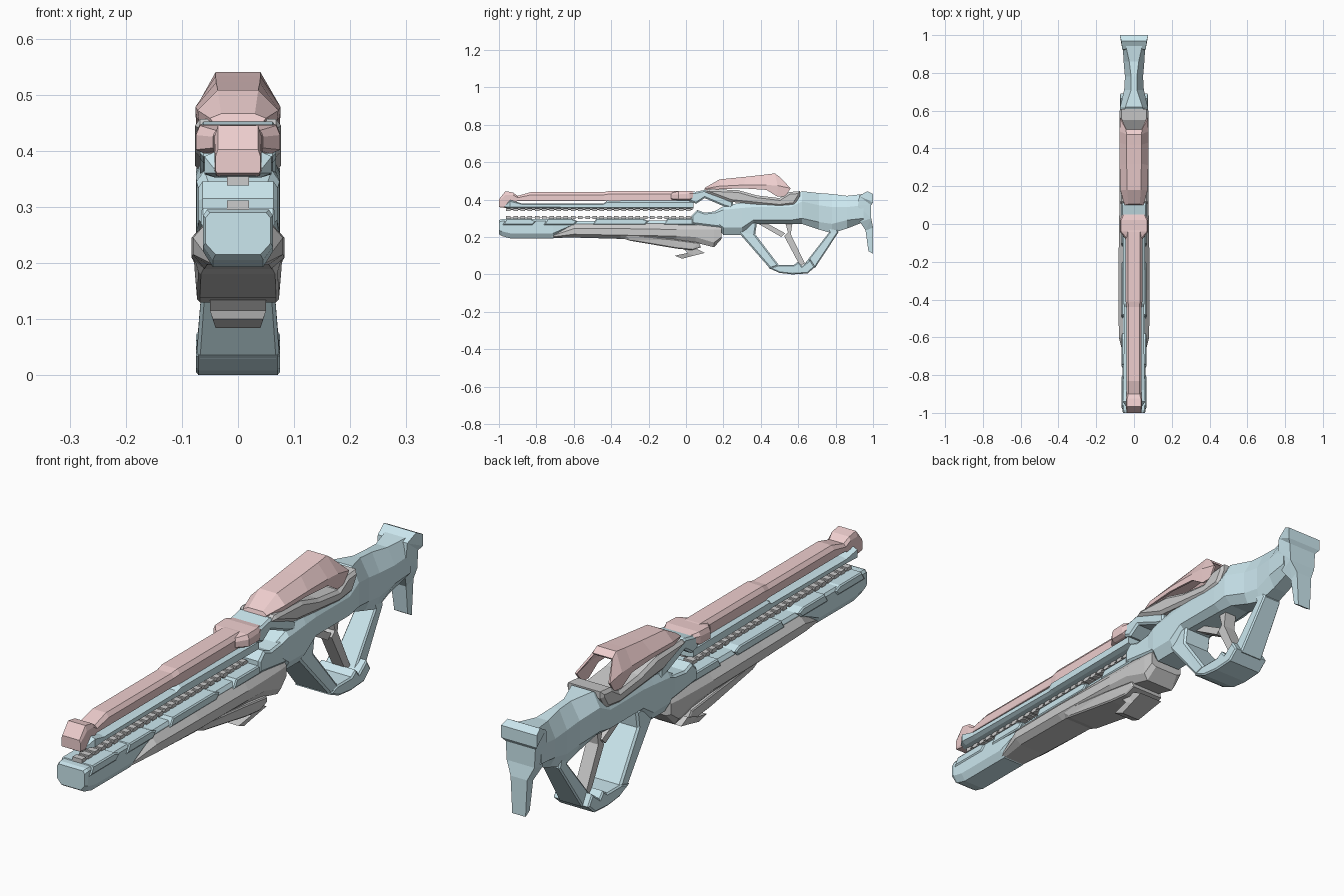
import bpy, bmesh


def material(name, rgb):
    m = bpy.data.materials.new(name)
    m.diffuse_color = (*rgb, 1)
    return m


BLUE = material("pale_blue", (0.60, 0.80, 0.86))
PINK = material("dusty_pink", (0.86, 0.62, 0.62))


def finish(name, bm, mat):
    bmesh.ops.recalc_face_normals(bm, faces=bm.faces)
    mesh = bpy.data.meshes.new(name)
    bm.to_mesh(mesh)
    bm.free()
    ob = bpy.data.objects.new(name, mesh)
    bpy.context.collection.objects.link(ob)
    if mat:
        mesh.materials.append(mat)
    return ob


def loft(name, stations, mat=None):
    """Eight-sided body along y; station = y, four heights, low/mid/top half widths."""
    bm = bmesh.new()
    rings = []
    for y, z0, zl, zh, z1, wb, wm, wt in stations:
        half = [(wb, z0), (wm, zl), (wm, zh), (wt, z1)]
        ring = half + [(-x, z) for x, z in reversed(half)]
        rings.append([bm.verts.new((x, y, z)) for x, z in ring])
    for a, b in zip(rings, rings[1:]):
        for i in range(8):
            j = (i + 1) % 8
            bm.faces.new((a[i], a[j], b[j], b[i]))
    bm.faces.new(rings[0])
    bm.faces.new(rings[-1])
    return finish(name, bm, mat)


def slab(name, pts, w=None, mat=None, chamfer=0.0):
    """Side profile (y, z[, half width]) mirrored across x, with chamfered sides."""
    bm = bmesh.new()
    drop = chamfer * 0.8
    sides = []
    for s in (1, -1):
        vs = [bm.verts.new((s * ((p[2] if len(p) > 2 else w) - drop), p[0], p[1])) for p in pts]
        sides.append(vs)
    n = len(pts)
    for i in range(n):
        j = (i + 1) % n
        bm.faces.new((sides[0][i], sides[0][j], sides[1][j], sides[1][i]))
    caps = [bm.faces.new(vs) for vs in sides]
    bmesh.ops.recalc_face_normals(bm, faces=bm.faces)
    if chamfer:
        for f in caps:
            bmesh.ops.inset_region(bm, faces=[f], thickness=chamfer, use_even_offset=True)
            for v in f.verts:
                v.co.x += drop if v.co.x > 0 else -drop
    bmesh.ops.triangulate(bm, faces=caps)
    return finish(name, bm, mat)


# Receiver and stock
loft("receiver", [
    (0.15, .28, .29, .325, .335, .05, .068, .05),
    (0.20, .21, .25, .345, .365, .05, .074, .06),
    (0.30, .21, .25, .355, .385, .05, .075, .06),
    (0.36, .27, .29, .36, .39, .05, .075, .06),
    (0.56, .27, .29, .36, .40, .045, .075, .06),
    (0.62, .27, .30, .39, .445, .04, .073, .045),
    (0.71, .24, .28, .37, .435, .035, .052, .015),
    (0.78, .22, .27, .36, .43, .035, .048, .015),
    (0.86, .245, .29, .36, .42, .03, .055, .025),
    (0.95, .28, .30, .37, .43, .03, .06, .045)], BLUE)
slab("butt_plate", [
    (.925, .42, .062), (.97, .445, .068), (1, .43, .075), (1, .385, .075),
    (.99, .37, .062), (.99, .30, .058), (1, .25, .035), (1, .11, .028),
    (.975, .125, .028), (.96, .235, .032), (.93, .28, .05), (.92, .37, .06)], mat=BLUE)

# Frame ahead of the receiver, with its open window
slab("upper_frame", [
    (.02, .39), (.02, .435), (.10, .452), (.14, .44), (.25, .39), (.25, .35),
    (.20, .365), (.10, .408), (.055, .378)], .068, BLUE, .008)
slab("lower_frame", [
    (.03, .27), (.03, .315), (.06, .345), (.10, .33), (.18, .34), (.22, .36),
    (.25, .30), (.19, .25)], .07, BLUE, .008)

# Barrel halves
loft("lower_barrel", [
    (-1.0, .215, .235, .28, .29, .04, .058, .05),
    (-.985, .205, .23, .285, .295, .045, .062, .055),
    (-.94, .193, .22, .285, .295, .045, .062, .055),
    (-.71, .193, .22, .285, .295, .045, .062, .055),
    (-.63, .25, .255, .275, .285, .045, .058, .05),
    (.16, .25, .255, .275, .29, .045, .058, .05)], BLUE)
loft("upper_barrel", [
    (-.97, .355, .36, .365, .37, .03, .04, .03),
    (-.94, .352, .36, .39, .398, .04, .06, .042),
    (-.88, .352, .36, .375, .38, .04, .056, .042),
    (-.44, .352, .358, .375, .38, .04, .052, .042),
    (-.42, .352, .358, .385, .395, .04, .055, .042),
    (.04, .352, .358, .385, .395, .04, .06, .045)], BLUE)
for i, (y0, y1) in enumerate([(-.98, -.80), (-.76, -.58), (-.50, -.20), (-.12, .08)]):
    slab(f"barrel_side_plate_{i}", [
        (y0, .265), (y0 + .02, .298), (y1 - .03, .298), (y1, .285), (y1 - .02, .265)],
        .066, BLUE, .005)

# Rows of small teeth between the barrel halves
bm = bmesh.new()
for z in (.346, .303):
    bars = [(-.46, .99, .005)] + [(-.95 + i * .0385, .024, .016) for i in range(26)]
    for y, length, height in bars:
        made = bmesh.ops.create_cube(bm, size=1)["verts"]
        bmesh.ops.scale(bm, vec=(.04, length, height), verts=made)
        bmesh.ops.translate(bm, vec=(0, y, z), verts=made)
finish("barrel_teeth", bm, None)

# Pink top cover
loft("top_cover", [
    (-1.0, .36, .365, .39, .402, .038, .04, .036),
    (-.965, .355, .365, .425, .445, .038, .042, .036),
    (-.925, .375, .385, .425, .438, .038, .042, .036),
    (-.90, .393, .397, .41, .42, .038, .04, .03),
    (-.83, .393, .397, .425, .44, .038, .04, .028),
    (-.44, .393, .397, .425, .44, .038, .04, .028),
    (-.41, .388, .393, .43, .446, .04, .044, .032),
    (-.04, .388, .393, .43, .446, .04, .044, .032),
    (.04, .395, .40, .425, .435, .04, .044, .03)], PINK)
loft("top_cover_wing", [
    (-.08, .40, .405, .425, .435, .04, .045, .035),
    (-.04, .395, .402, .428, .445, .06, .075, .068),
    (.02, .395, .402, .432, .447, .06, .075, .068),
    (.06, .42, .425, .435, .44, .05, .06, .05)], PINK)

# Grey saddle on the receiver
slab("saddle", [
    (.10, .44), (.12, .457), (.28, .45), (.38, .422), (.50, .408), (.55, .44), (.61, .445),
    (.61, .42), (.58, .372), (.50, .362), (.24, .388)], .077, None, .012)

# Pink hooded shroud: bottom, shoulder and top edge at each station, as (x, y, z)
stations = [
    [(.045, .10, .452), (.05, .10, .458), (.03, .105, .466)],
    [(.07, .17, .455), (.072, .18, .472), (.036, .18, .508)],
    [(.075, .30, .46), (.076, .31, .478), (.039, .32, .522)],
    [(.075, .43, .452), (.076, .43, .478), (.040, .42, .533)],
    [(.073, .49, .415), (.076, .49, .475), (.040, .475, .54)],
    [(.071, .53, .418), (.074, .56, .46), (.042, .50, .522)]]
bm = bmesh.new()
rows = [[bm.verts.new(p) for p in s] + [bm.verts.new((-x, y, z)) for x, y, z in reversed(s)]
        for s in stations]
for a, b in zip(rows, rows[1:]):
    for i in range(5):
        bm.faces.new((a[i], a[i + 1], b[i + 1], b[i]))
bm.faces.new(rows[0])
shroud = finish("scope_shroud", bm, PINK)
solid = shroud.modifiers.new("thickness", "SOLIDIFY")
solid.thickness = .008
solid.offset = -1

# Grip loop
slab("front_strut", [
    (.28, .225, .06), (.45, .03, .074), (.50, .045, .074), (.37, .215, .06), (.38, .28, .06),
    (.30, .28, .06)], mat=BLUE, chamfer=.008)
slab("grip_base", [
    (.44, .035), (.50, .008), (.57, 0), (.65, .005), (.69, .04), (.665, .08), (.62, .045),
    (.60, .068), (.575, .05), (.49, .05)], .075, BLUE, .006)
slab("rear_strut", [
    (.625, .045, .05), (.69, .035, .05), (.815, .225, .04), (.80, .27, .04),
    (.75, .26, .04), (.765, .225, .04)], mat=BLUE, chamfer=.006)
slab("trigger_bar", [(.37, .28), (.42, .28), (.53, .22), (.51, .20)], .02)
slab("trigger_strut", [
    (.53, .28), (.57, .28), (.56, .215), (.635, .06), (.61, .045), (.525, .205), (.545, .225)], .025)

# Grey fore grip
loft("fore_grip", [
    (-.72, .195, .20, .205, .21, .04, .05, .045),
    (-.60, .197, .215, .245, .27, .055, .08, .058),
    (-.35, .19, .21, .245, .272, .06, .083, .058),
    (-.05, .18, .205, .24, .272, .06, .08, .058),
    (.05, .17, .20, .24, .27, .06, .078, .058),
    (.15, .145, .17, .24, .27, .06, .075, .055),
    (.19, .19, .20, .24, .265, .05, .07, .055)])
slab("fore_grip_shell", [
    (-.36, .20, .06), (-.30, .18, .07), (-.05, .138, .072), (.03, .13, .072),
    (.08, .145, .07), (.07, .17, .075), (-.08, .19, .078), (-.33, .218, .08)], chamfer=.005)
slab("fore_grip_hook", [
    (-.06, .10, .045), (-.02, .084, .04), (.04, .10, .045), (.10, .115, .05),
    (.03, .15, .05), (-.02, .145, .05), (.01, .115, .05)])
